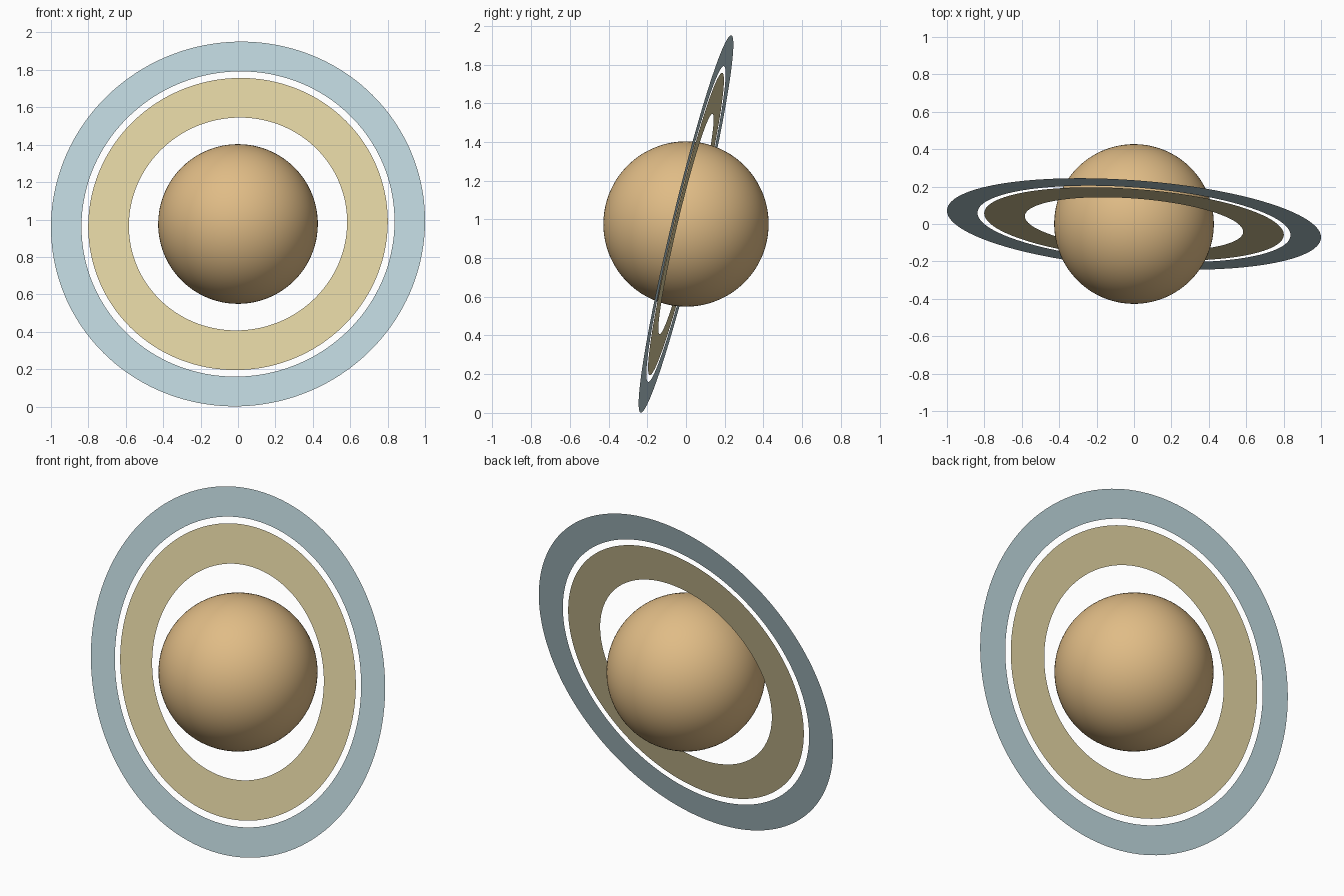
import bpy, bmesh, math
from mathutils import Vector

cube = bpy.data.objects.get("Cube")
if cube:
    bpy.data.objects.remove(cube, do_unlink=True)

CENTRE = Vector((0, 0, 0.976))
# Ring plane axis, leaning up and slightly sideways from the front
TILT = Vector((-0.073, -0.97, 0.233)).to_track_quat('Z', 'Y')


def srgb(r, g, b):
    lin = [((c / 255 + 0.055) / 1.055) ** 2.4 for c in (r, g, b)]
    return (*lin, 1.0)


def material(name, colour):
    m = bpy.data.materials.new(name)
    m.use_nodes = True
    m.diffuse_color = colour
    bsdf = next(n for n in m.node_tree.nodes if n.type == 'BSDF_PRINCIPLED')
    bsdf.inputs["Base Color"].default_value = colour
    return m


def add_object(name, bm, mat):
    mesh = bpy.data.meshes.new(name)
    bm.to_mesh(mesh)
    bm.free()
    mesh.materials.append(mat)
    ob = bpy.data.objects.new(name, mesh)
    ob.location = CENTRE
    ob.rotation_mode = 'QUATERNION'
    ob.rotation_quaternion = TILT
    bpy.context.collection.objects.link(ob)
    return ob


def flat_ring(name, inner, outer, mat, steps=160):
    # Spin a radial edge into a flat annulus
    bm = bmesh.new()
    a, b = bm.verts.new((inner, 0, 0)), bm.verts.new((outer, 0, 0))
    edge = bm.edges.new((a, b))
    bmesh.ops.spin(bm, geom=[a, b, edge], cent=(0, 0, 0), axis=(0, 0, 1),
                   angle=math.tau, steps=steps, use_merge=True)
    bmesh.ops.remove_doubles(bm, verts=bm.verts[:], dist=0.0001)
    bm.normal_update()
    flipped = [f for f in bm.faces if f.normal.z < 0]
    bmesh.ops.reverse_faces(bm, faces=flipped)
    return add_object(name, bm, mat)


# Planet globe
bm = bmesh.new()
bmesh.ops.create_uvsphere(bm, u_segments=96, v_segments=48, radius=0.427)
for f in bm.faces:
    f.smooth = True
add_object("planet_globe", bm, material("warm sand", srgb(224, 188, 134)))

# Two concentric rings with a narrow gap
flat_ring("inner_ring", 0.585, 0.803, material("pale straw", srgb(221, 207, 159)))
flat_ring("outer_ring", 0.839, 1.0027, material("pale blue", srgb(185, 209, 215)))
